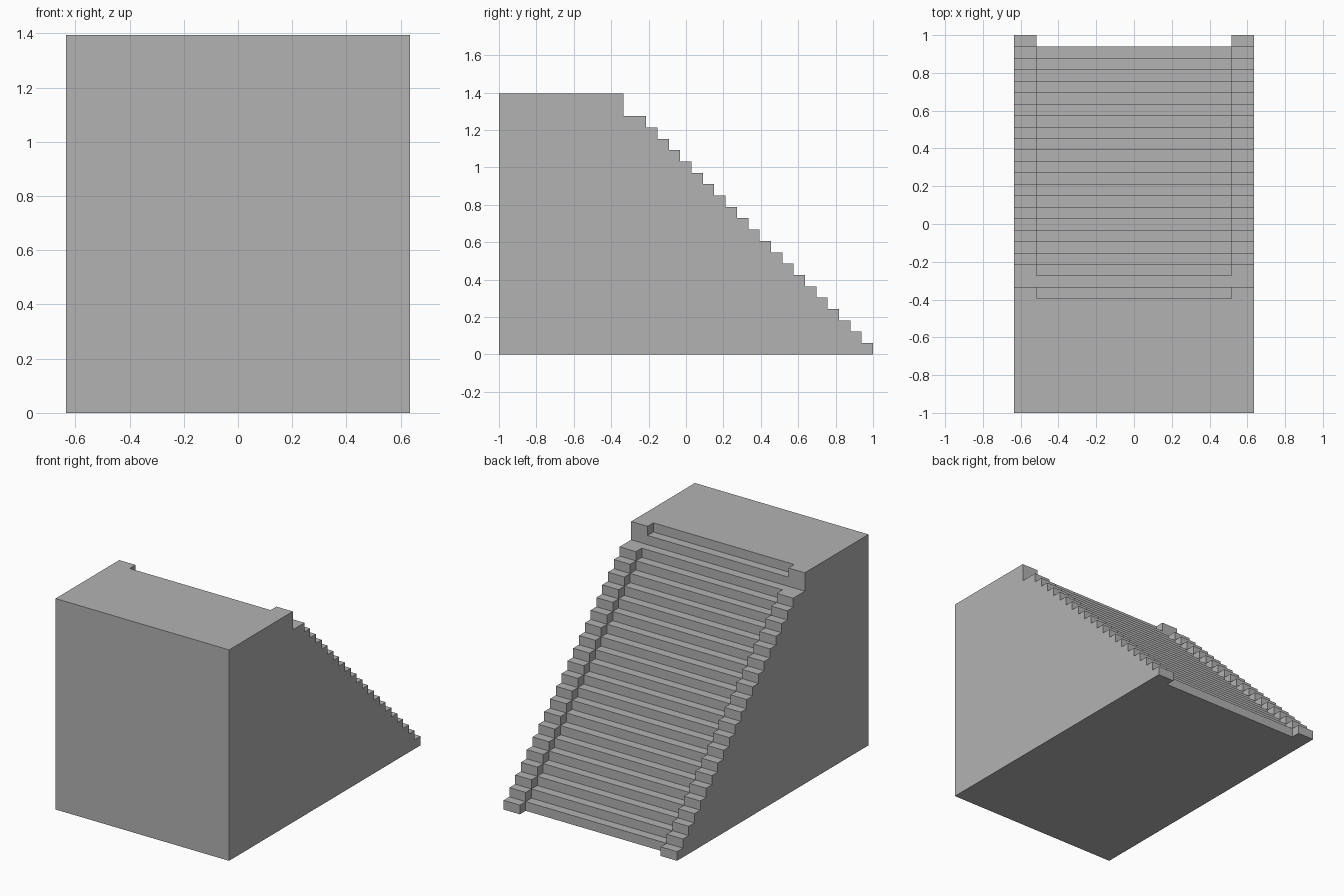
import bpy
import bmesh

cube = bpy.data.objects.get("Cube")
if cube:
    bpy.data.objects.remove(cube, do_unlink=True)

STEPS = 23
HEIGHT = 1.395
U = HEIGHT / STEPS          # one tread and one riser
HALF_WIDTH = 0.635
INNER = 0.515               # inner edge of the side kerbs

stone = bpy.data.materials.new("plain_grey")
stone.use_nodes = True
grey = (0.448, 0.448, 0.448, 1)
stone.diffuse_color = grey
stone.node_tree.nodes["Principled BSDF"].inputs["Base Color"].default_value = grey

# Height of each column, counted in steps from the foot of the stairs
middle = list(range(STEPS))
kerb = [k + 1 for k in middle]
kerb[-2] -= 1               # wide ledge below the landing


def profile(heights):
    """Closed (y, z) outline of a stair block with its landing."""
    points = [(1 - U, 0.0)] if heights[0] == 0 else [(1.0, 0.0)]
    for k, h in enumerate(heights):
        if h:
            points += [(1 - k * U, h * U), (1 - (k + 1) * U, h * U)]
    if heights[-1] < STEPS:
        points.append((1 - STEPS * U, HEIGHT))
    return points + [(-1.0, HEIGHT), (-1.0, 0.0)]


bm = bmesh.new()


def face(points):
    bm.faces.new([bm.verts.new(p) for p in points])


def ribbon(outline, x0, x1):
    for (ya, za), (yb, zb) in zip(outline, outline[1:] + outline[:1]):
        if (ya, za) != (yb, zb):
            face([(x0, ya, za), (x1, ya, za), (x1, yb, zb), (x0, yb, zb)])


# Treads, risers, landing, front wall and base
ribbon(profile(middle), -INNER, INNER)
for side in (-1, 1):
    outline = profile(kerb)
    ribbon(outline, side * INNER, side * HALF_WIDTH)
    # Outer side wall
    face([(side * HALF_WIDTH, y, z) for y, z in outline])
    # Inner cheeks where the kerb stands above the recessed stairs
    for k, (low, high) in enumerate(zip(middle, kerb)):
        if high > low:
            ya, yb = 1 - k * U, 1 - (k + 1) * U
            face([(side * INNER, ya, low * U), (side * INNER, yb, low * U),
                  (side * INNER, yb, high * U), (side * INNER, ya, high * U)])

# Weld into one shell and merge the flat areas
bmesh.ops.remove_doubles(bm, verts=bm.verts, dist=0.0005)
bmesh.ops.recalc_face_normals(bm, faces=bm.faces)
bmesh.ops.dissolve_limit(bm, angle_limit=0.01, verts=bm.verts, edges=bm.edges)

mesh = bpy.data.meshes.new("stair_block")
bm.to_mesh(mesh)
bm.free()
mesh.materials.append(stone)
stairs = bpy.data.objects.new("stair_block", mesh)
bpy.context.collection.objects.link(stairs)
